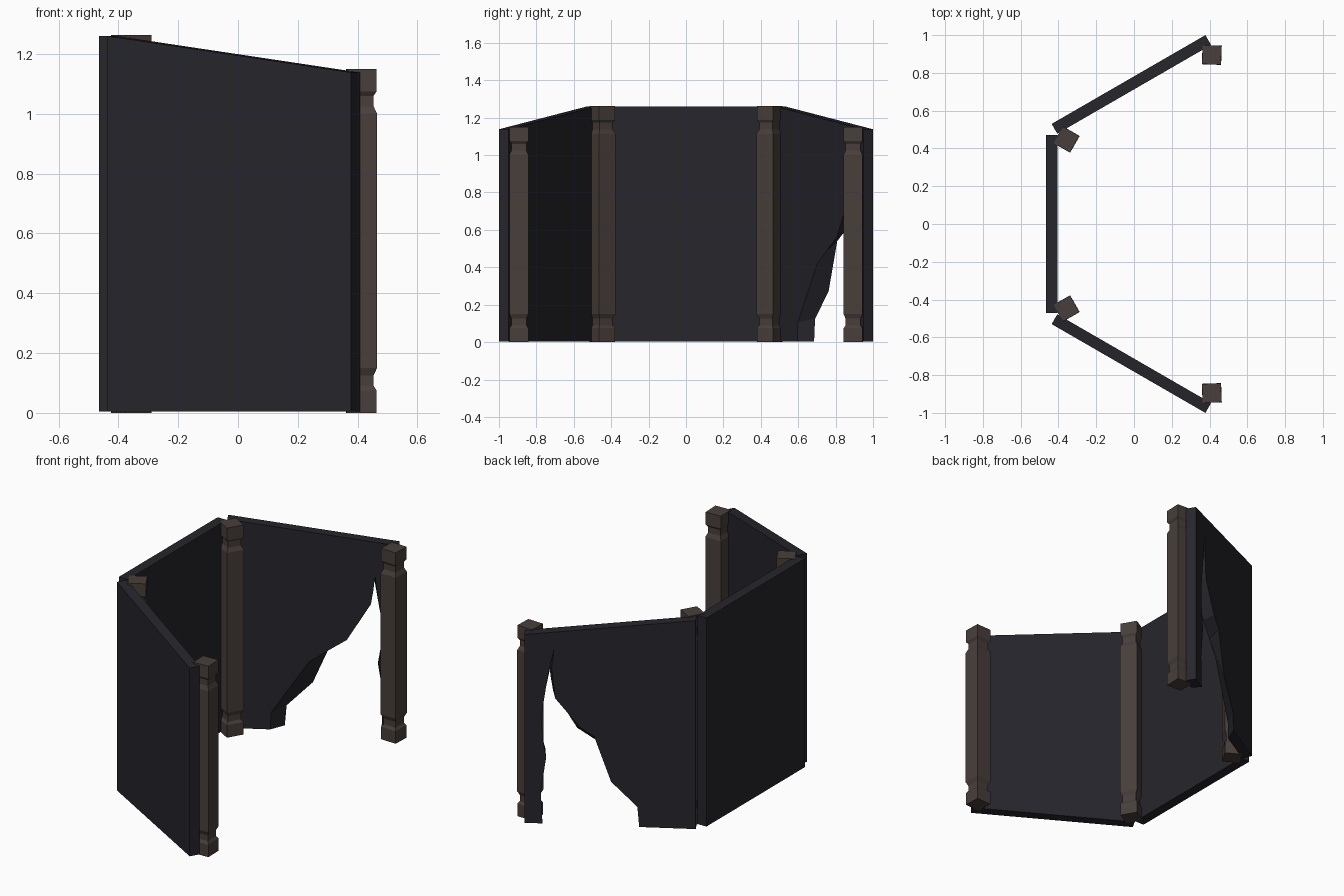
import bpy, bmesh, math
from mathutils import Vector, Matrix

if "Cube" in bpy.data.objects:
    bpy.data.objects.remove(bpy.data.objects["Cube"])


def material(name, rgb):
    m = bpy.data.materials.new(name)
    m.diffuse_color = (*rgb, 1)
    m.use_nodes = True
    m.node_tree.nodes["Principled BSDF"].inputs["Base Color"].default_value = m.diffuse_color
    return m


WALL = material("dark_panel", (0.019, 0.019, 0.025))
WOOD = material("brown_post", (0.065, 0.049, 0.043))


def loft(name, rings, mat):
    """Join matching point rings with quads and cap both ends."""
    bm = bmesh.new()
    loops = [[bm.verts.new(p) for p in ring] for ring in rings]
    n = len(rings[0])
    for a, b in zip(loops, loops[1:]):
        for i in range(n):
            j = (i + 1) % n
            bm.faces.new((a[i], a[j], b[j], b[i]))
    bm.faces.new(loops[0])
    bm.faces.new(loops[-1])
    bmesh.ops.recalc_face_normals(bm, faces=bm.faces)
    me = bpy.data.meshes.new(name)
    bm.to_mesh(me)
    bm.free()
    me.materials.append(mat)
    ob = bpy.data.objects.new(name, me)
    bpy.context.collection.objects.link(ob)
    return ob


def panel(name, start, along, inward, length, h0, h1, tear_out=(), tear_in=()):
    """Upright slab; the tear is a ragged run along its lower edge."""
    rings = []
    for depth, tear in ((0, tear_out), (0.06, tear_in)):
        outline = [(0, 0.004), *tear, (length, 0.004), (length, h1), (0, h0)]
        base = Vector(start) + Vector(inward) * depth
        rings.append([(*(base + Vector(along) * s), z) for s, z in outline])
    return loft(name, rings, WALL)


def post(name, x, y, angle, height):
    """Square post with a waist near each end."""
    low = [(0, .05), (.075, .05), (.09, .04), (.125, .04), (.15, .051)]
    profile = low + [(height - z, r) for z, r in reversed(low)]
    rings = [[(-r, -r, z), (r, -r, z), (r, r, z), (-r, r, z)] for z, r in profile]
    ob = loft(name, rings, WOOD)
    ob.data.transform(Matrix.Translation((x, y, 0)) @ Matrix.Rotation(math.radians(angle), 4, 'Z'))


# Ragged opening, on the outer and inner faces of the broken panel
tear_out = [(.31, .004), (.32, .125), (.464, .27), (.557, .54), (.634, .59), (.77, .76),
            (.79, .94), (.776, 1.06), (.81, .9), (.845, .66), (.84, .52), (.82, .40),
            (.85, .2), (.84, .004)]
tear_in = [(.235, .004), (.24, .106), (.448, .42), (.55, .49), (.655, .56), (.787, .78),
           (.80, .86), (.81, .95), (.835, .75), (.858, .63), (.858, .54), (.83, .43),
           (.858, .22), (.855, .004)]

# Wall panels
c, s = math.cos(math.radians(30)), 0.5
panel("back_wall", (-.465, -.47), (0, 1), (1, 0), .94, 1.26, 1.26)
panel("intact_side_wall", (-.436, -.53), (c, -s), (s, c), .94, 1.26, 1.138)
panel("torn_side_wall", (-.436, .53), (c, s), (s, -c), .94, 1.26, 1.138, tear_out, tear_in)

# Corner and end posts
for side, label in ((1, "right"), (-1, "left")):
    post("corner_post_" + label, -.357, side * .447, -30 * side, 1.263)
    post("end_post_" + label, .412, side * .895, -2 * side, 1.15)
